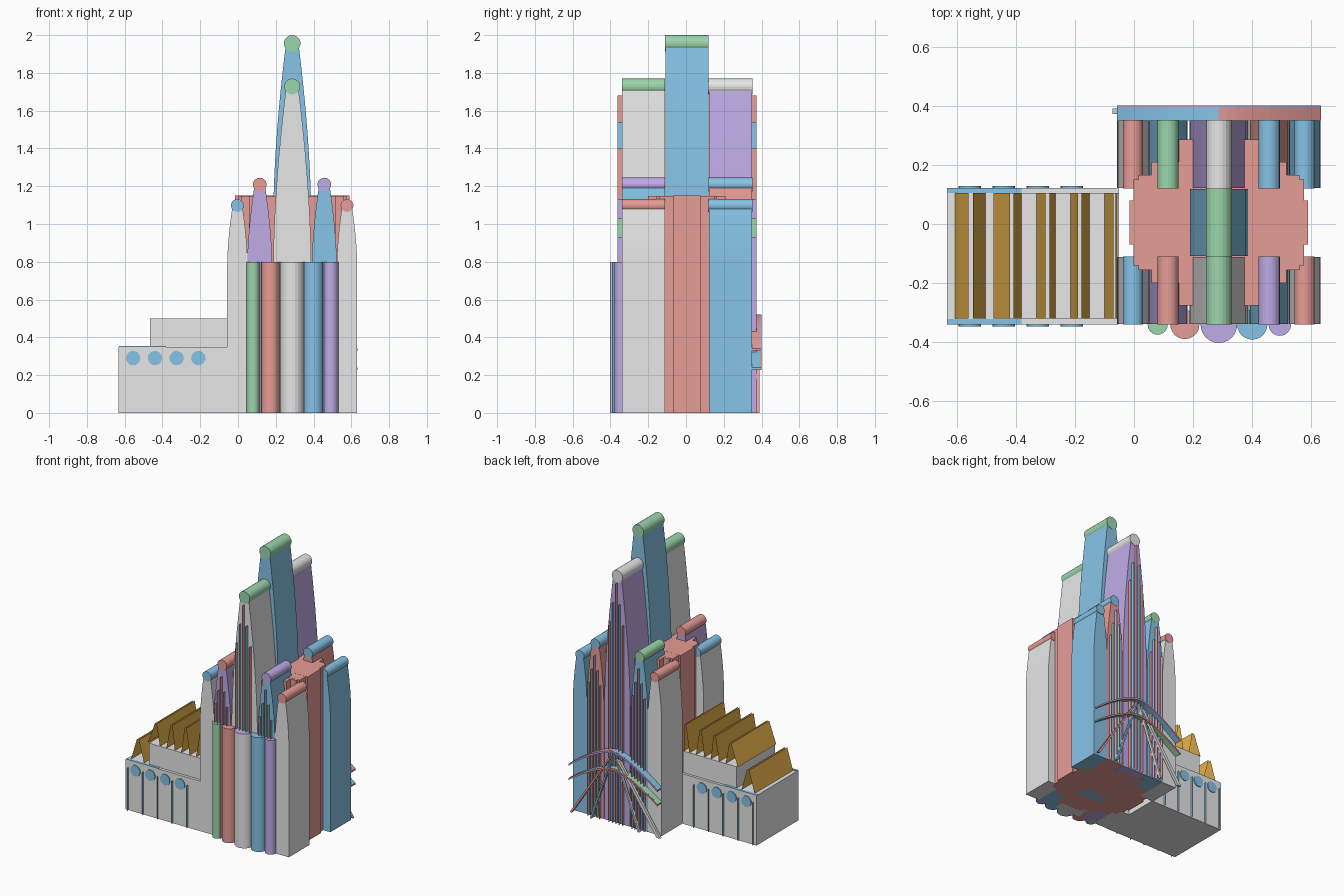
import bpy, bmesh, math

cube = bpy.data.objects.get("Cube")
if cube:
    bpy.data.objects.remove(cube)


def material(name, *rgb):
    lin = [((c / 255 + 0.055) / 1.055) ** 2.4 for c in rgb]
    m = bpy.data.materials.new(name)
    m.use_nodes = True
    m.diffuse_color = (*lin, 1)
    m.node_tree.nodes["Principled BSDF"].inputs["Base Color"].default_value = (*lin, 1)
    return m


GRAY = material("stone gray", 231, 231, 231)
BLUE = material("soft blue", 135, 196, 231)
RED = material("dusty red", 231, 157, 151)
GREEN = material("sage green", 156, 214, 172)
PURPLE = material("lavender", 192, 172, 231)
GOLD = material("roof gold", 231, 177, 75)


def finish(name, bm, mat):
    bmesh.ops.recalc_face_normals(bm, faces=bm.faces)
    me = bpy.data.meshes.new(name)
    bm.to_mesh(me)
    bm.free()
    me.materials.append(mat)
    ob = bpy.data.objects.new(name, me)
    bpy.context.collection.objects.link(ob)
    return ob


def prism(name, outline, y0, y1, mat):
    """Outline in x and z, extruded along y."""
    bm = bmesh.new()
    face = bm.faces.new([bm.verts.new((x, y0, z)) for x, z in outline])
    out = bmesh.ops.extrude_face_region(bm, geom=[face])["geom"]
    verts = [v for v in out if isinstance(v, bmesh.types.BMVert)]
    bmesh.ops.translate(bm, verts=verts, vec=(0, y1 - y0, 0))
    return finish(name, bm, mat)


def box(name, x0, x1, y0, y1, z0, z1, mat):
    return prism(name, [(x0, z0), (x1, z0), (x1, z1), (x0, z1)], y0, y1, mat)


def sheet(name, corners, mat):
    bm = bmesh.new()
    bm.faces.new([bm.verts.new(c) for c in corners])
    return finish(name, bm, mat)


def fin(name, x, y0, y1, z0, z1, mat):
    return sheet(name, [(x, y0, z0), (x, y1, z0), (x, y1, z1), (x, y0, z1)], mat)


def circle(x, z, r, n=20):
    return [(x + r * math.cos(i * math.tau / n), z + r * math.sin(i * math.tau / n))
            for i in range(n)]


def tower(name, x, half, y0, y1, start, top, r, body, cap):
    """Slab that curves inwards above start, with a roll along its crest."""
    zc = top - r
    side = [(half, 0)]
    for i in range(11):
        t = i / 10
        side.append((half - (half - r * 0.75) * t ** 1.7, start + (zc - start) * t))
    outline = [(x + w, z) for w, z in side] + [(x - w, z) for w, z in reversed(side)]
    prism(name, outline, y0 + 0.002, y1 - 0.002, body)
    prism(name + "_crest_roll", circle(x, zc, r), y0, y1, cap)


# Central core with stepped plan
MID = 0.287
for i, (hx, hy) in enumerate([(0.302, 0.075), (0.288, 0.145), (0.272, 0.16),
                              (0.228, 0.205), (0.135, 0.28)]):
    box(f"core_step_{i}", MID - hx, MID + hx, 0.005 - hy, 0.005 + hy, 0, 1.15 - i * 0.0005, RED)

# Towers: x, half width, curve start, top, roll radius
SHAPES = [("outer_right", -0.003, 0.054, 0.78, 1.132, 0.034),
          ("inner_right", 0.115, 0.066, 0.78, 1.245, 0.036),
          ("tall", MID, 0.1, 0.8, 1.77, 0.042),
          ("inner_left", 0.457, 0.066, 0.78, 1.245, 0.036),
          ("outer_left", 0.577, 0.054, 0.78, 1.132, 0.034)]
ROWS = [("front", -0.34, -0.11, [GRAY, PURPLE, GRAY, BLUE, GRAY], [BLUE, RED, GREEN, PURPLE, RED]),
        ("back", 0.12, 0.352, [GRAY, BLUE, PURPLE, RED, BLUE], [RED, GREEN, GRAY, BLUE, BLUE])]
for row, y0, y1, bodies, caps in ROWS:
    for (name, x, half, start, top, r), body, cap in zip(SHAPES, bodies, caps):
        tower(f"{row}_{name}_tower", x, half, y0, y1, start, top, r, body, cap)
tower("central_tower", MID, 0.1, -0.11, 0.12, 1.05, 2.0, 0.044, BLUE, GREEN)

# Thin upright fins on the tower faces
for row, y0, y1 in [("front", -0.362, -0.338), ("back", 0.35, 0.372)]:
    for x, reach, mats in [(0.115, 1.13, (RED, PURPLE)), (MID, 1.68, (RED, BLUE)),
                           (0.457, 1.13, (PURPLE, GREEN))]:
        tall = x == MID
        gap = 0.035 if tall else 0.03
        for k in (-2, -1, 0, 1, 2):
            top = reach - abs(k) * (0.14 if tall else 0.1)
            fin(f"{row}_fin", x + k * gap * 0.75, y0, y1, 0, top, mats[abs(k) % 2])

# Round columns along the front
for x, r, mat in [(0.08, 0.034, GREEN), (0.172, 0.049, RED), (MID, 0.062, GRAY),
                  (0.4, 0.051, BLUE), (0.493, 0.038, PURPLE)]:
    bm = bmesh.new()
    bmesh.ops.create_cone(bm, cap_ends=True, segments=24, radius1=r, radius2=r, depth=0.8)
    bmesh.ops.translate(bm, verts=bm.verts, vec=(x, -0.34, 0.4))
    column = finish("front_column", bm, mat)
    if x == MID:
        column.data.materials.append(PURPLE)
        for p in column.data.polygons:
            p.material_index = int(p.normal.z > 0.9)

# Back porch: two arched canopies
def arch(name, x0, x1, base, rise, y0, y1, mat, thick=0.01):
    pts = []
    for i in range(13):
        x = x0 + (x1 - x0) * i / 12
        u = abs(x - MID) / 0.345
        pts.append((x, base + rise * (1 - u ** 1.5)))
    prism(name, pts + [(x, z - thick) for x, z in reversed(pts)], y0, y1, mat)


for level, base, rise, right, left, rim in [("upper", 0.34, 0.18, BLUE, RED, PURPLE),
                                            ("lower", 0.24, 0.16, GREEN, BLUE, RED)]:
    arch(level + "_canopy_right", -0.058, MID, base, rise, 0.35, 0.393, right)
    arch(level + "_canopy_left", MID, 0.632, base, rise, 0.35, 0.393, left)
    arch(level + "_canopy_rim", -0.058, 0.632, base, rise, 0.393, 0.4, rim, 0.013)

# Back porch: leaning struts
for foot, width, mat in [(-0.05, 0.022, GRAY), (0.625, 0.012, RED), (0.1, 0.01, GRAY), (0.47, 0.01, BLUE)]:
    head = MID + (foot - MID) * 0.1
    prism("porch_strut", [(foot - width, 0), (foot + width * 0.3, 0), (head + width / 2, 0.46),
                          (head - width / 2, 0.46)], 0.372, 0.39, mat)

# Long wing
box("wing_base", -0.632, -0.05, -0.34, 0.122, 0, 0.35, GRAY)
box("wing_upper", -0.465, -0.05, -0.32, 0.104, 0.35, 0.5, GRAY)
for y in (-0.34, 0.104):
    box("wing_ledge", -0.63, -0.38, y, y + 0.018, 0.35, 0.353, BLUE)

# Wing walls: round windows and thin fins, both sides
for y, s in ((-0.34, -1), (0.122, 1)):
    for i in range(4):
        x = -0.555 + i * 0.115
        prism("round_window", circle(x, 0.29, 0.038), y, y + s * 0.006, BLUE)
    for i in range(5):
        fin("wing_fin", -0.61 + i * 0.115, y, y + s * 0.015, 0, 0.3, BLUE)

# Steep open roof leaves: outer foot, head, head, foot, base, ridge height
for a, b, c, d, z0, z1 in [(-0.605, -0.56, -0.545, -0.503, 0.35, 0.5),
                           (-0.475, -0.42, -0.408, -0.38, 0.5, 0.65),
                           (-0.33, -0.3, -0.286, -0.265, 0.5, 0.67),
                           (-0.215, -0.19, -0.178, -0.15, 0.5, 0.68),
                           (-0.1, -0.07, -0.062, -0.055, 0.5, 0.69)]:
    for foot, head in ((a, b), (d, c)):
        sheet("roof_leaf", [(foot, -0.32, z0), (foot, 0.104, z0),
                            (head, 0.104, z1), (head, -0.32, z1)], GOLD)
